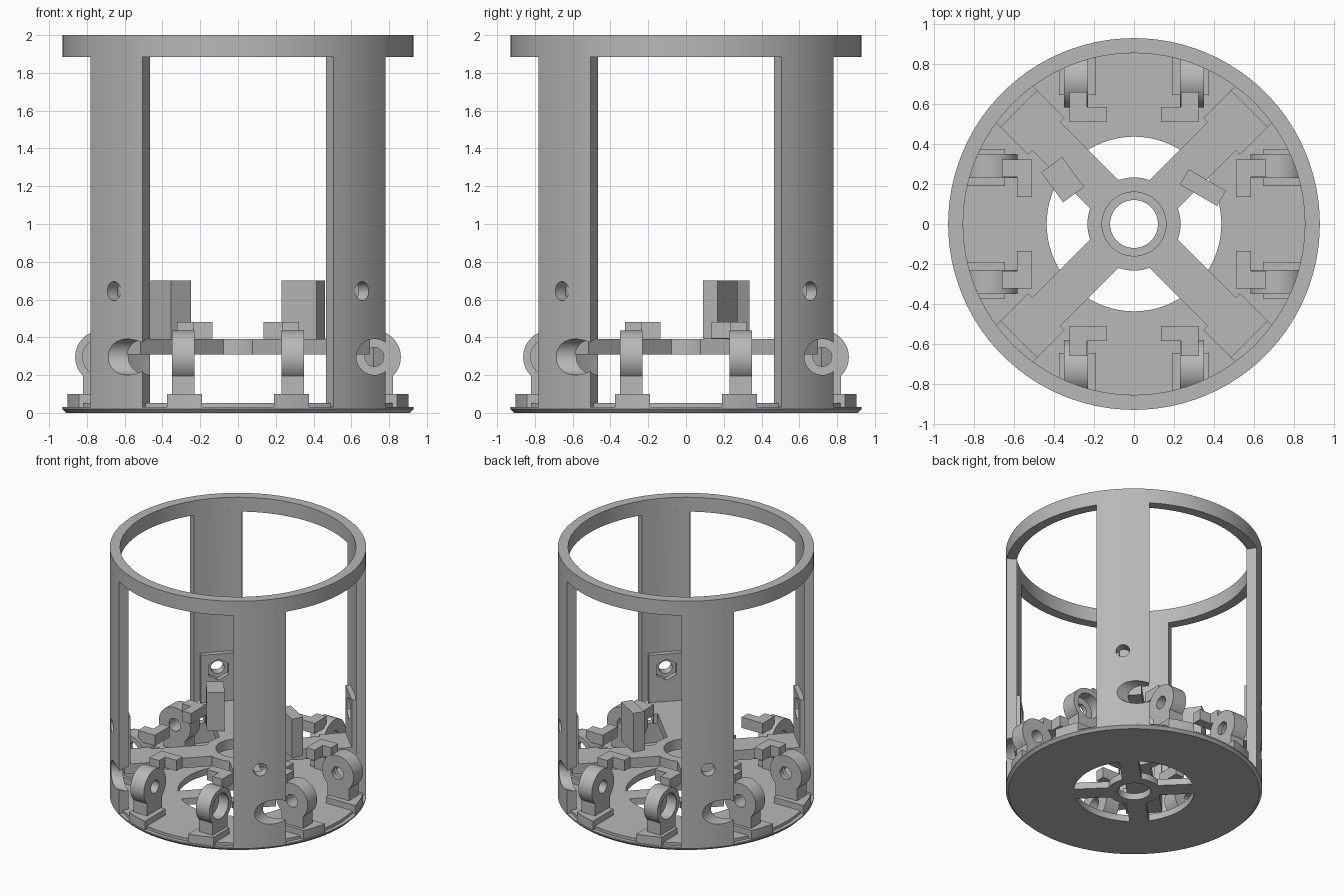
import bpy, bmesh
from math import pi, sin, cos, radians
from mathutils import Matrix, Vector

cube = bpy.data.objects.get("Cube")
if cube:
    bpy.data.objects.remove(cube, do_unlink=True)

GREY = bpy.data.materials.new("plain grey")
GREY.use_nodes = True
GREY.diffuse_color = (0.48, 0.48, 0.48, 1)
GREY.node_tree.nodes["Principled BSDF"].inputs["Base Color"].default_value = (0.48, 0.48, 0.48, 1)

R_OUT, R_IN = 0.93, 0.855      # cage wall radii
AXIS, AXIS_Z = 0.722, 0.296    # wheel axle line
DIAG = radians(-45)


def finish(bm, name):
    bmesh.ops.recalc_face_normals(bm, faces=bm.faces[:])
    me = bpy.data.meshes.new(name)
    bm.to_mesh(me)
    bm.free()
    ob = bpy.data.objects.new(name, me)
    bpy.context.scene.collection.objects.link(ob)
    me.materials.append(GREY)
    return ob


def prism(name, pts, z0, z1):
    bm = bmesh.new()
    face = bm.faces.new([bm.verts.new((x, y, z0)) for x, y in pts])
    new = bmesh.ops.extrude_face_region(bm, geom=[face])["geom"]
    bmesh.ops.translate(bm, vec=(0, 0, z1 - z0),
                        verts=[v for v in new if isinstance(v, bmesh.types.BMVert)])
    return finish(bm, name)


def box(name, x0, x1, y0, y1, z0, z1):
    return prism(name, [(x0, y0), (x1, y0), (x1, y1), (x0, y1)], z0, z1)


def cyl(name, r, a, b, n=64, r2=None):
    """Cylinder or cone from point a to point b."""
    a, b = Vector(a), Vector(b)
    bm = bmesh.new()
    m = Matrix.Translation((a + b) / 2) @ (b - a).to_track_quat('Z', 'Y').to_matrix().to_4x4()
    bmesh.ops.create_cone(bm, cap_ends=True, segments=n, radius1=r,
                          radius2=r if r2 is None else r2, depth=(b - a).length, matrix=m)
    return finish(bm, name)


def combine(ob, op, *others):
    for other in others:
        mod = ob.modifiers.new("cut", 'BOOLEAN')
        mod.operation, mod.solver, mod.object = op, 'EXACT', other
    bpy.context.view_layer.update()
    dg = bpy.context.evaluated_depsgraph_get()
    me = bpy.data.meshes.new_from_object(ob.evaluated_get(dg))
    ob.modifiers.clear()
    ob.data = me
    for other in others:
        bpy.data.objects.remove(other, do_unlink=True)
    return ob


def spin(ob):
    """Four copies around the centre."""
    for k in range(1, 4):
        c = ob.copy()
        c.rotation_euler.z = k * pi / 2
        bpy.context.scene.collection.objects.link(c)


def arc(r, a0, a1, n):
    return [(r * cos(a0 + (a1 - a0) * i / n), r * sin(a0 + (a1 - a0) * i / n)) for i in range(n + 1)]


def diagonal(pts):
    """Turn points (along, across) onto the diagonal."""
    return [(u * cos(DIAG) - v * sin(DIAG), u * sin(DIAG) + v * cos(DIAG)) for u, v in pts]


# Top ring
ring = cyl("top_ring", R_OUT, (0, 0, 1.885), (0, 0, 2), 128)
combine(ring, 'DIFFERENCE', cyl("cutter", R_IN, (0, 0, 1.5), (0, 0, 2.5), 128))

# Pillars with a screw hole and an axle hole
half = radians(12)
pillar = prism("pillar", arc(R_OUT, DIAG - half, DIAG + half, 12)
               + arc(R_IN, DIAG + half, DIAG - half, 12), 0.03, 1.885)
d = Vector((cos(DIAG), sin(DIAG), 0))
up = Vector((0, 0, 0.645))
combine(pillar, 'DIFFERENCE',
        cyl("cutter", 0.05, d * 0.7 + up, d * 1.2 + up, 32),
        cyl("cutter", 0.095, (AXIS, -1.2, AXIS_Z), (AXIS, -0.36, AXIS_Z), 48))
spin(pillar)

# Nut plates inside the pillars
plate = prism("nut_plate", diagonal([(0.815, -0.13), (0.86, -0.13), (0.86, 0.13), (0.815, 0.13)]), 0.39, 0.77)
combine(plate, 'DIFFERENCE', cyl("cutter", 0.085, d * 0.7 + up, d * 1.2 + up, 6))
spin(plate)

# Base disc with chamfered lower edge and raised floor
base = cyl("base", 0.91, (0, 0, 0), (0, 0, 0.02), 128, R_OUT)
combine(base, 'UNION', cyl("rim", R_OUT, (0, 0, 0.02), (0, 0, 0.03), 128),
        cyl("floor", 0.9, (0, 0, 0.025), (0, 0, 0.052), 128))
combine(base, 'DIFFERENCE', cyl("cutter", 0.437, (0, 0, -1), (0, 0, 1), 96))

# Spoked hub in the base opening
hub = cyl("base_hub", 0.19, (0, 0, 0), (0, 0, 0.052))
spoke = box("spoke", -0.46, 0.46, -0.07, 0.07, 0, 0.052)
spoke_b = box("spoke", -0.46, 0.46, -0.07, 0.07, 0, 0.052)
spoke.rotation_euler.z, spoke_b.rotation_euler.z = DIAG, -DIAG
combine(hub, 'UNION', spoke, spoke_b)
combine(hub, 'DIFFERENCE', cyl("cutter", 0.12, (0, 0, -1), (0, 0, 1)))

# Upper cross: hub, arms and wider arm ends
cross = cyl("cross_hub", 0.233, (0, 0, 0.31), (0, 0, 0.39))
combine(cross, 'DIFFERENCE', cyl("cutter", 0.16, (0, 0, 0), (0, 0, 1)))
arm = prism("cross_arm", diagonal([(0.205, -0.1), (0.62, -0.1), (0.62, -0.13), (0.86, -0.13),
                                   (0.86, 0.13), (0.62, 0.13), (0.62, 0.1), (0.205, 0.1)]), 0.31, 0.39)
spin(arm)

# Upright blocks on the cross
for name, x, y, length, width, turn in (("right_upright_block", -0.357, 0.222, 0.186, 0.13, -53.7),
                                        ("left_upright_block", 0.345, 0.182, 0.215, 0.088, -30)):
    ob = box(name, -length / 2, length / 2, -width / 2, width / 2, 0.39, 0.7)
    ob.location = (x, y, 0)
    ob.rotation_euler.z = radians(turn)

# Axle brackets, a pair on each side
for side, label in ((-1, "right"), (1, "left")):
    def span(a, b):
        return sorted((side * a, side * b))
    eye = cyl(label + "_axle_bracket", 0.14, (side * 0.23, -AXIS, AXIS_Z), (side * 0.35, -AXIS, AXIS_Z))
    combine(eye, 'UNION', box("stem", *span(0.23, 0.35), -0.82, -0.63, 0.05, 0.28))
    cutters = [cyl("cutter", 0.05, (-1, -AXIS, AXIS_Z), (1, -AXIS, AXIS_Z), 32)]
    if side > 0:
        cutters.append(cyl("cutter", 0.1, (0.265, -AXIS, AXIS_Z), (1, -AXIS, AXIS_Z), 48))
    combine(eye, 'DIFFERENCE', *cutters)
    spin(eye)
    foot = box(label + "_bracket_foot", *span(0.19, 0.375), -0.95, -0.645, 0.03, 0.1)
    combine(foot, 'INTERSECT', cyl("cutter", 0.923, (0, 0, -1), (0, 0, 1), 128))
    spin(foot)
    lug = box(label + "_bracket_lug", *span(0.135, 0.322), -0.585, -0.51, 0.395, 0.48)
    combine(lug, 'UNION', box("link", *span(0.235, 0.322), -0.66, -0.55, 0.395, 0.48))
    spin(lug)

# Smooth curved walls, keep sharp edges
bpy.ops.object.select_all(action='DESELECT')
for ob in bpy.context.scene.objects:
    if ob.type == 'MESH':
        ob.select_set(True)
        bpy.context.view_layer.objects.active = ob
bpy.ops.object.shade_smooth_by_angle(angle=radians(30))
